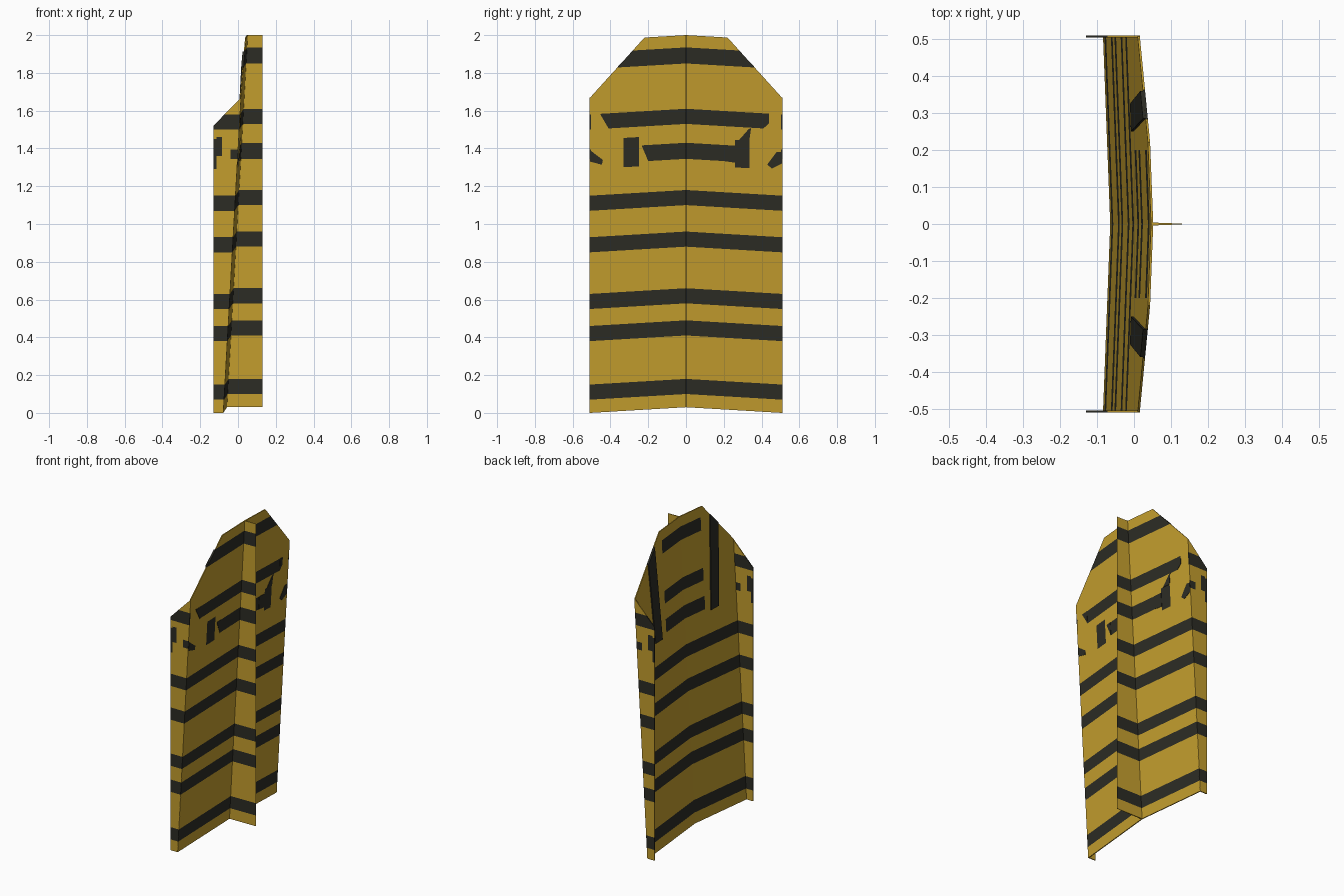
import bpy, bmesh

if "Cube" in bpy.data.objects:
    bpy.data.objects.remove(bpy.data.objects["Cube"])


def material(name, rgb):
    m = bpy.data.materials.new(name)
    m.diffuse_color = (*rgb, 1)
    m.use_nodes = True
    m.node_tree.nodes["Principled BSDF"].inputs["Base Color"].default_value = m.diffuse_color
    return m


YELLOW = material("mustard yellow", (0.55, 0.34, 0.027))
DARK = material("charcoal", (0.025, 0.025, 0.018))

# Stripe bottoms and tops measured on the centre line
LOW = [(.10, .18), (.41, .49), (.58, .66), (.88, .96), (1.10, 1.18)]
HIGH = [(1.345, 1.43), (1.53, 1.61), (1.85, 1.935)]


def inside(boxes, u, w):
    return any(a < u < b and c < w < d for a, b, c, d in boxes)


def slab(name, outline, front, back, place, creases=()):
    """Extrude a (u, w) outline, cut it along the paint boxes, colour, then place it."""
    bm = bmesh.new()
    base = bm.faces.new([bm.verts.new((u, w, -1)) for u, w in outline])
    ext = bmesh.ops.extrude_face_region(bm, geom=[base], use_keep_orig=True)
    bmesh.ops.translate(bm, vec=(0, 0, 2),
                        verts=[v for v in ext["geom"] if isinstance(v, bmesh.types.BMVert)])
    cuts_u = {e for b in front + back for e in b[:2]} | set(creases)
    cuts_w = {e for b in front + back for e in b[2:]}
    for axis, cuts in ((0, cuts_u), (1, cuts_w)):
        for c in sorted(cuts):
            co, no = [0, 0, 0], [0, 0, 0]
            co[axis], no[axis] = c, 1
            bmesh.ops.bisect_plane(bm, geom=bm.verts[:] + bm.edges[:] + bm.faces[:],
                                   plane_co=co, plane_no=no)
    for f in bm.faces:
        c = f.calc_center_median()
        f.material_index = int(inside(front if c.z > -.5 else back, c.x, c.y))
    for v in bm.verts:
        v.co = place(*v.co)
    bmesh.ops.recalc_face_normals(bm, faces=bm.faces)
    me = bpy.data.meshes.new(name)
    bm.to_mesh(me)
    bm.free()
    me.materials.append(YELLOW)
    me.materials.append(DARK)
    ob = bpy.data.objects.new(name, me)
    bpy.context.collection.objects.link(ob)
    return ob


def panel_x(y, z):
    return -.063 + .056 * z - .035 * abs(y)


def on_panel(offset, thick):
    def place(u, w, d):
        z = w - .059 * abs(u)
        return (panel_x(u, z) + offset + d * thick, u, z)
    return place


def bands(rows, half, drop=0):
    return [(-half, half, a - drop, b - drop) for a, b in rows]


# Leaning, slightly folded main panel with chamfered top
front = (bands(LOW, 1) + bands(HIGH[:1], .20) + bands(HIGH[1:2], .41) + bands(HIGH[2:], 1)
         + [(-.33, -.25, 1.32, 1.475), (.26, .335, 1.315, 1.46)])
back = bands(LOW, 1) + bands(HIGH, .2)
slab("main_panel", [(-.507, .03), (.507, .03), (.507, 1.70), (.22, 2.0), (-.22, 2.0), (-.507, 1.70)],
     front, back, on_panel(0, .003), creases=[0])

# Irregular painted patches on the front of the panel
patches = {
    "stripe_end_left": [(-.41, 1.53), (-.41, 1.61), (-.455, 1.61)],
    "stripe_end_right": [(.41, 1.53), (.44, 1.56), (.44, 1.61), (.41, 1.61)],
    "stripe_tip_left": [(-.20, 1.345), (-.20, 1.43), (-.235, 1.43)],
    "stripe_tip_right": [(.20, 1.345), (.26, 1.34), (.26, 1.43), (.20, 1.43)],
    "block_top_right": [(.28, 1.46), (.335, 1.46), (.345, 1.53), (.33, 1.52)],
    "edge_patch_left": [(-.507, 1.36), (-.445, 1.34), (-.44, 1.365), (-.507, 1.42)],
    "edge_patch_right": [(.43, 1.34), (.455, 1.32), (.507, 1.35), (.507, 1.41), (.48, 1.41)],
}
for name, outline in patches.items():
    slab(name, outline, [(-1, 1, 0, 3)], [(-1, 1, 0, 3)], on_panel(.0035, .0015))

# Pair of dark straps on the back
for s, side in ((1, "left"), (-1, "right")):
    slab("back_strap_" + side,
         [(s * .25, 1.325), (s * .325, 1.33), (s * .36, 1.855), (s * .285, 1.93)],
         [(-1, 1, 0, 3)], [(-1, 1, 0, 3)], on_panel(-.006, .004))

# Side flanges turned backwards
blots = [(-.14, -.115, 1.29, 1.45), (-.115, -.085, 1.36, 1.46), (-.04, .01, 1.345, 1.395)]
paint = bands(LOW, 1, .03) + bands(HIGH[1:2], 1, .03) + blots
for s, side in ((1, "left"), (-1, "right")):
    slab("side_flange_" + side, [(-.13, 0), (-.078, 0), (.016, 1.67), (-.13, 1.52)], paint, paint,
         lambda u, w, d, s=s: (u, s * (.507 + d * .003), w))

# Tapered centre fin on the front
paint = bands(LOW + HIGH, 1)
slab("centre_fin", [(-.063, .03), (.13, .03), (.13, 2.0), (.047, 2.0)], paint, paint,
     lambda u, w, d: (u, d * (.004 - .003 * (u - panel_x(0, w)) / (.13 - panel_x(0, w))), w))
